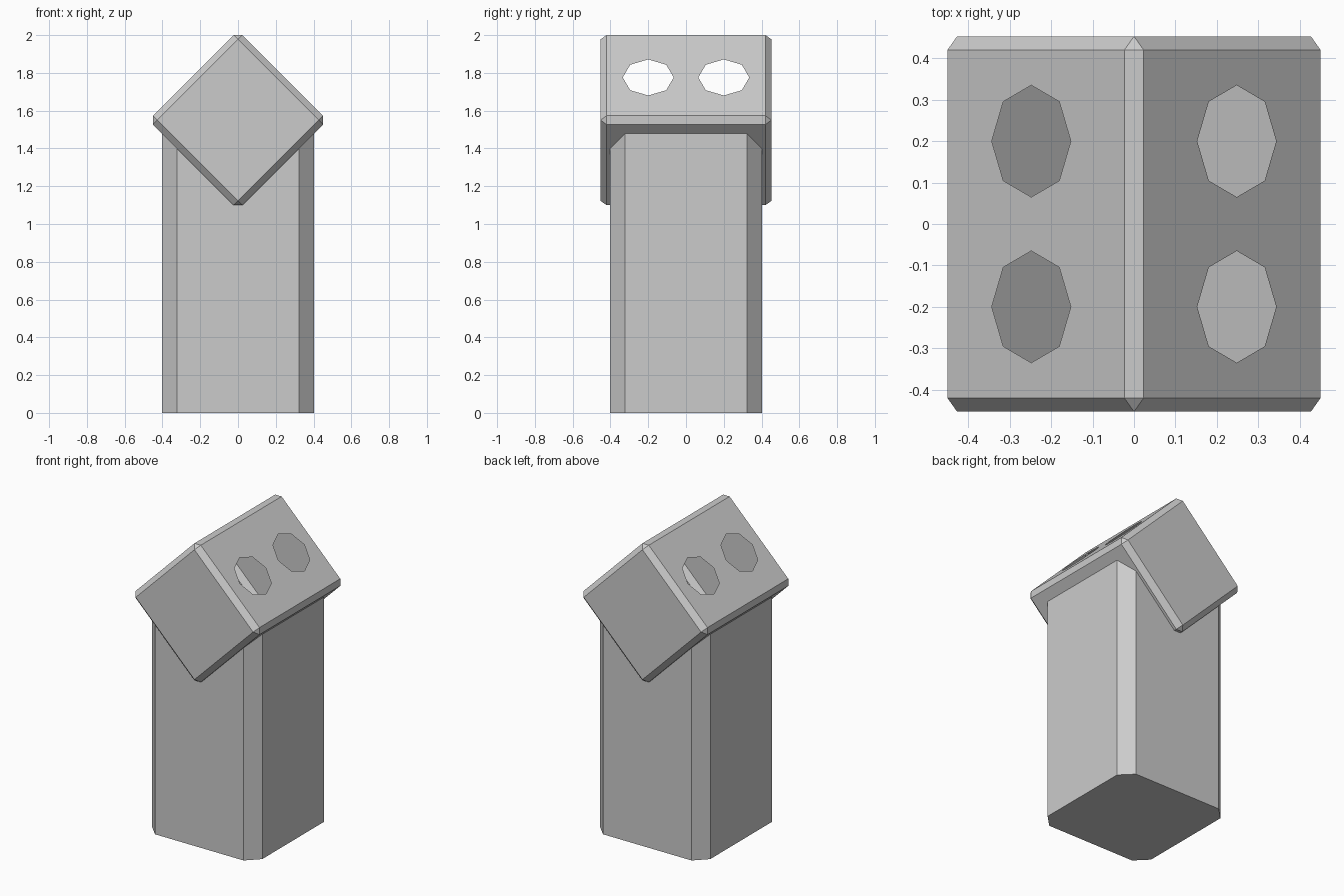
import bpy, bmesh, math
from mathutils import Matrix, Vector

if "Cube" in bpy.data.objects:
    bpy.data.objects.remove(bpy.data.objects["Cube"])

HALF = 0.335        # half side of the square cap section
DEPTH = 0.453       # half depth of the cap
BEVEL = 0.033
MID = 1.55          # height of the cap centre
DIAG = HALF * math.sqrt(2)


def finish(name, bm):
    mesh = bpy.data.meshes.new(name)
    bm.to_mesh(mesh)
    bm.free()
    obj = bpy.data.objects.new(name, mesh)
    bpy.context.collection.objects.link(obj)
    return obj


# Pillar: chamfered square column whose walls end on the underside of the cap
R, C, F = 0.402, 0.322, BEVEL / math.sqrt(2)
half = [(F, -R), (C, -R), (R, -C), (R, C), (C, R), (F, R)]
outline = half + [(-x, -y) for x, y in half]
bm = bmesh.new()
low = [bm.verts.new((x, y, 0)) for x, y in outline]
high = [bm.verts.new((x, y, MID - DIAG + abs(x))) for x, y in outline]
n = len(outline)
for i in range(n):
    j = (i + 1) % n
    bm.faces.new((low[i], low[j], high[j], high[i]))
bm.faces.new(low[::-1])
finish("pillar", bm)

# Cap: hollow bevelled box turned onto its edge
bm = bmesh.new()
bmesh.ops.create_cube(bm, size=2)
bmesh.ops.scale(bm, vec=(HALF, DEPTH, HALF), verts=bm.verts)
bmesh.ops.bevel(bm, geom=bm.edges[:], offset=BEVEL, segments=1,
                profile=0.5, affect='EDGES')
turn = Matrix.Translation((0, 0, MID)) @ Matrix.Rotation(math.pi / 4, 4, 'Y')
bmesh.ops.transform(bm, matrix=turn, verts=bm.verts)
bm.normal_update()

# Two octagonal openings in each sloping upper face
for side in (-1, 1):
    normal = Vector((side, 0, 1)).normalized()
    slope = Vector((side, 0, -1)).normalized()
    face = max(bm.faces, key=lambda f: f.normal.dot(normal) * f.calc_area())
    edges = list(face.edges)
    bmesh.ops.delete(bm, geom=[face], context='FACES_ONLY')
    for y in (-0.2, 0.2):
        centre = Vector((side * 0.248, y, MID + DIAG - 0.248))
        ring = []
        for k in range(8):
            a = k * math.pi / 4
            ring.append(bm.verts.new(centre + 0.135 * (
                math.cos(a) * slope + math.sin(a) * Vector((0, 1, 0)))))
        edges += [bm.edges.new((ring[k], ring[(k + 1) % 8])) for k in range(8)]
    bmesh.ops.triangle_fill(bm, use_beauty=True, edges=edges, normal=normal)
bmesh.ops.recalc_face_normals(bm, faces=bm.faces[:])
finish("cap", bm)
